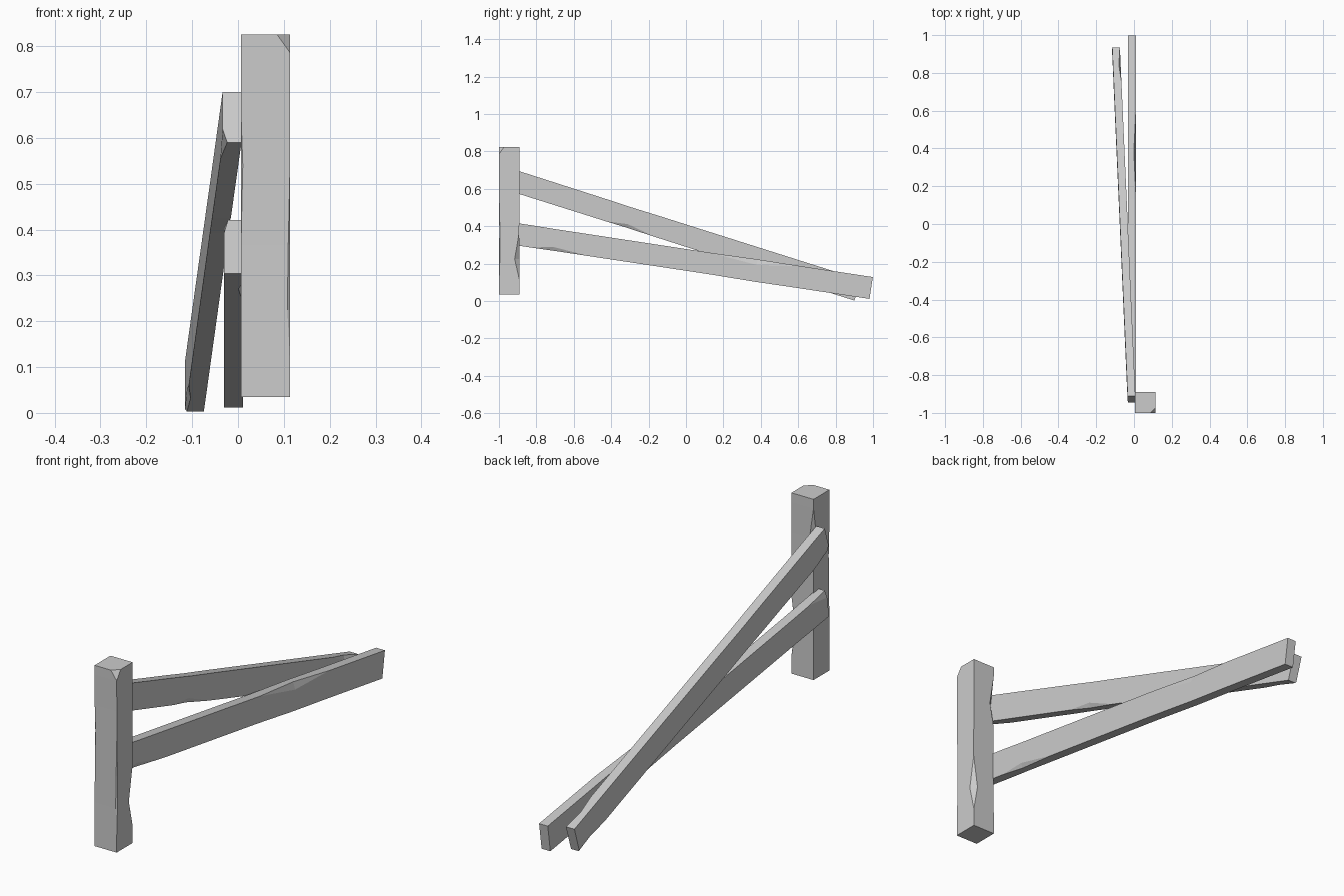
import bpy, bmesh
from mathutils import Vector

if "Cube" in bpy.data.objects:
    bpy.data.objects.remove(bpy.data.objects["Cube"], do_unlink=True)

grey = bpy.data.materials.new("weathered_grey")
grey.use_nodes = True
colour = (0.6, 0.6, 0.6, 1)
grey.diffuse_color = colour
grey.node_tree.nodes["Principled BSDF"].inputs["Base Color"].default_value = colour

# Corner names of a beam section: left/right across, low/high along the depth
CORNERS = [("left_low", -1, -1), ("right_low", 1, -1),
           ("right_high", 1, 1), ("left_high", -1, 1)]


def beam(name, start, end, across, width, depth, sections):
    """Hewn timber: sections are (position 0-1, depth scale, {corner: chip size})."""
    start, end = Vector(start), Vector(end)
    axis = (end - start).normalized()
    u = Vector(across)
    v = axis.cross(u).normalized()
    u = Vector(across) if abs(axis.dot(u)) < 0.1 else v.cross(axis)
    bm = bmesh.new()
    rings = []
    for t, scale, chips in sections:
        centre = start.lerp(end, t)
        ring = []
        for i, (corner, su, sv) in enumerate(CORNERS):
            du, dv = chips.get(corner, (0, 0))
            w, d = width / 2, depth / 2 * scale
            pair = [(su * w, sv * (d - dv)), (su * (w - du), sv * d)]
            for a, b in (pair if i % 2 == 0 else pair[::-1]):
                ring.append(bm.verts.new(centre + u * a + v * b))
        rings.append(ring)
    for low, high in zip(rings, rings[1:]):
        for i in range(8):
            j = (i + 1) % 8
            bm.faces.new((low[i], low[j], high[j], high[i]))
    bm.faces.new(rings[0][::-1])
    bm.faces.new(rings[-1])
    bmesh.ops.remove_doubles(bm, verts=bm.verts, dist=0.0002)
    bmesh.ops.recalc_face_normals(bm, faces=bm.faces)
    mesh = bpy.data.meshes.new(name)
    bm.to_mesh(mesh)
    bm.free()
    mesh.materials.append(grey)
    obj = bpy.data.objects.new(name, mesh)
    bpy.context.collection.objects.link(obj)
    return obj


# Upright post with chipped edges
beam("post", (0.06, -0.945, 0.035), (0.06, -0.945, 0.825), (1, 0, 0), 0.107, 0.11, [
    (0, 1, {}),
    (0.1, 0.99, {}),
    (0.24, 0.98, {"right_high": (0.02, 0.025), "right_low": (0.006, 0.004)}),
    (0.42, 0.97, {"right_low": (0.004, 0.004)}),
    (0.64, 0.98, {"left_low": (0.004, 0.004)}),
    (0.78, 0.98, {"left_high": (0.02, 0.02)}),
    (0.95, 1, {}),
    (1, 1, {"right_low": (0.028, 0.028)}),
])

# Upper rail, fallen at its far end and leaning outwards
beam("upper_rail", (-0.013, -0.928, 0.645), (-0.095, 0.918, 0.058), (1, 0, 0), 0.041, 0.116, [
    (0, 1, {"left_high": (0.01, 0.03)}),
    (0.06, 1, {}),
    (0.28, 0.98, {}),
    (0.34, 0.96, {"right_high": (0.01, 0.02)}),
    (0.42, 0.98, {}),
    (0.9, 1, {}),
    (0.95, 1, {"left_high": (0.008, 0.02), "right_low": (0.01, 0.02)}),
    (1, 1, {"left_high": (0.004, 0.006)}),
])

# Lower rail
beam("lower_rail", (-0.01, -0.935, 0.362), (-0.01, 0.99, 0.07), (1, 0, 0), 0.042, 0.118, [
    (0, 1, {"left_low": (0.009, 0.03)}),
    (0.06, 1, {}),
    (0.12, 0.98, {"right_high": (0.01, 0.02)}),
    (0.22, 0.98, {}),
    (0.55, 0.97, {}),
    (0.68, 1.02, {"right_low": (0.012, 0.03)}),
    (0.8, 1, {}),
    (1, 1, {}),
])
